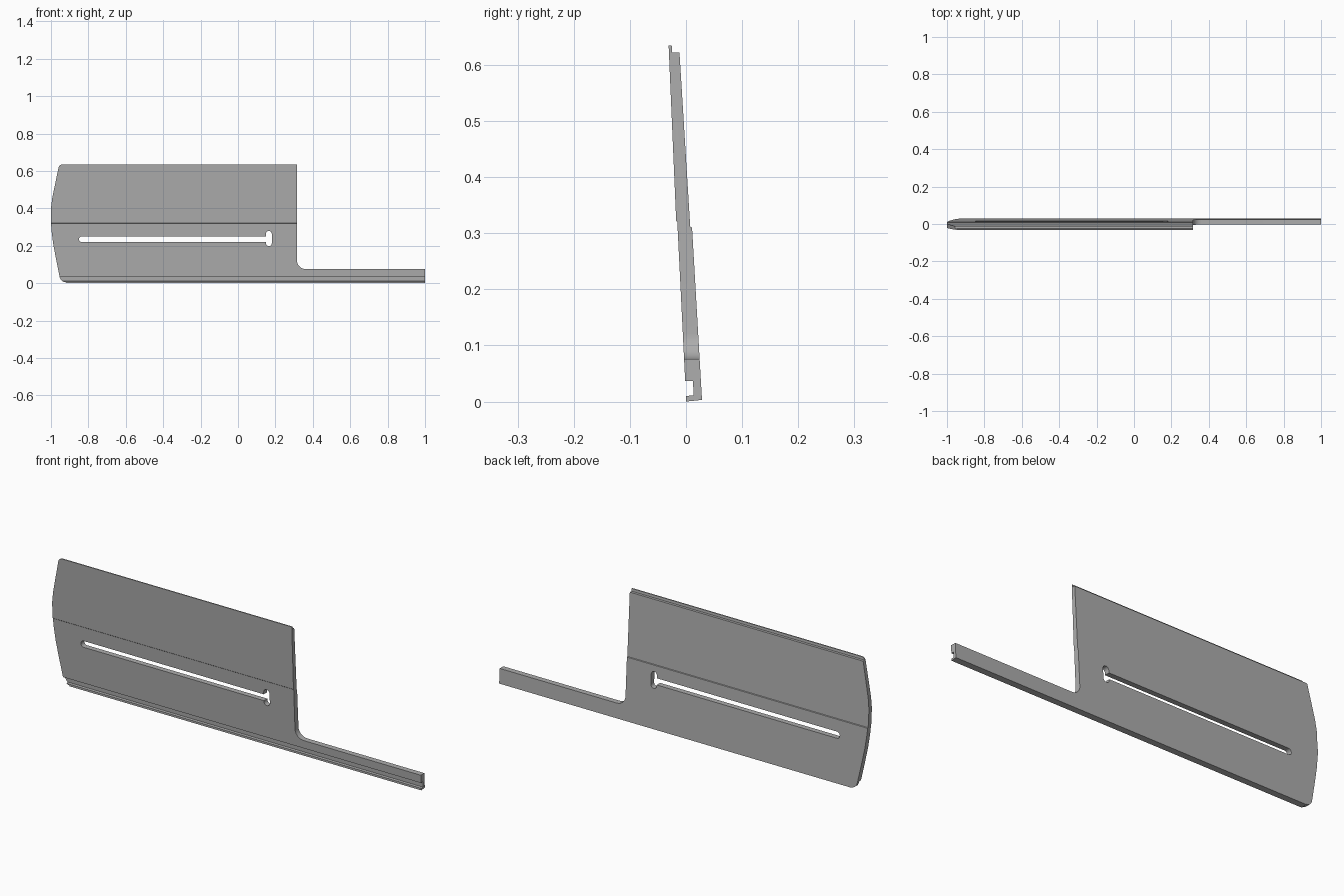
import bpy, bmesh
from math import cos, sin, radians

cube = bpy.data.objects.get("Cube")
if cube:
    bpy.data.objects.remove(cube, do_unlink=True)

grey = bpy.data.materials.new("plain grey")
grey.use_nodes = True
colour = (0.42, 0.42, 0.42, 1)
grey.diffuse_color = colour
grey.node_tree.nodes["Principled BSDF"].inputs["Base Color"].default_value = colour


def prism(name, points, offset):
    """Extrude a closed 3D outline along an offset."""
    bm = bmesh.new()
    face = bm.faces.new([bm.verts.new(p) for p in points])
    ext = bmesh.ops.extrude_face_region(bm, geom=[face])["geom"]
    moved = [v for v in ext if isinstance(v, bmesh.types.BMVert)]
    bmesh.ops.translate(bm, verts=moved, vec=offset)
    bmesh.ops.recalc_face_normals(bm, faces=bm.faces)
    mesh = bpy.data.meshes.new(name)
    bm.to_mesh(mesh)
    bm.free()
    mesh.materials.append(grey)
    obj = bpy.data.objects.new(name, mesh)
    bpy.context.collection.objects.link(obj)
    return obj


def arc(cx, cz, r, start, end, steps=8):
    angles = [radians(start + (end - start) * i / steps) for i in range(steps + 1)]
    return [(cx + r * cos(a), cz + r * sin(a)) for a in angles]


def cutter(name, outline):
    obj = prism(name, [(x, -0.2, z) for x, z in outline], (0, 0.4, 0))
    obj.hide_render = True
    obj.hide_set(True)
    return obj


def boolean(obj, tool, operation):
    mod = obj.modifiers.new(tool.name, "BOOLEAN")
    mod.operation = operation
    mod.solver = "EXACT"
    mod.object = tool


# Leaning plate section: rabbeted top, mid-height steps, grooved foot
section = [
    (0.0, 0.0), (0.0285, 0.003), (0.0108, 0.31), (0.0075, 0.312),
    (-0.0116, 0.622), (-0.0245, 0.622), (-0.0255, 0.635), (-0.031, 0.635),
    (-0.0175, 0.322), (-0.0155, 0.320), (-0.0015, 0.037),
    (0.0125, 0.037), (0.0135, 0.011), (0.0, 0.010),
]
plate = prism("plate_with_arm", [(-1.1, y, z) for y, z in section], (2.1, 0, 0))

# Silhouette: bowed end, square edge, filleted step into the long arm
outline = [(-0.92, -0.05), (-0.92, 0.0045)]
outline += arc(-0.92, 0.039, 0.034, 260, 190, 6)
outline += [(-0.975, 0.14), (-0.988, 0.21), (-0.997, 0.28), (-1.0, 0.33), (-1.0, 0.40),
            (-0.994, 0.45), (-0.982, 0.51)]
outline += arc(-0.94, 0.615, 0.0198, 170, 90, 5)
outline += [(-0.93, 0.6349), (-0.92, 0.66), (0.315, 0.66)]
outline += arc(0.361, 0.122, 0.046, 180, 270)
outline += [(1.1, 0.076), (1.1, -0.05)]
boolean(plate, cutter("silhouette_cutter", outline), "INTERSECT")

# Long slot ending in an upright rounded keyhole
slot = arc(-0.834, 0.235, 0.016, 90, 270)
slot += [(0.149, 0.219)]
slot += arc(0.165, 0.214, 0.016, 180, 360)
slot += arc(0.165, 0.263, 0.016, 0, 180)
slot += [(0.149, 0.251)]
boolean(plate, cutter("slot_cutter", slot), "DIFFERENCE")

# Smooth rounded corners, keep edges crisp
bpy.ops.object.select_all(action="DESELECT")
plate.select_set(True)
bpy.context.view_layer.objects.active = plate
for mod in list(plate.modifiers):
    bpy.ops.object.modifier_apply(modifier=mod.name)
bpy.ops.object.shade_smooth_by_angle(angle=radians(25))

# Trim the arm end
bm = bmesh.new()
bm.from_mesh(plate.data)
for v in bm.verts:
    if v.co.x > 0.9:
        v.co.x = 1.0
bm.to_mesh(plate.data)
bm.free()
